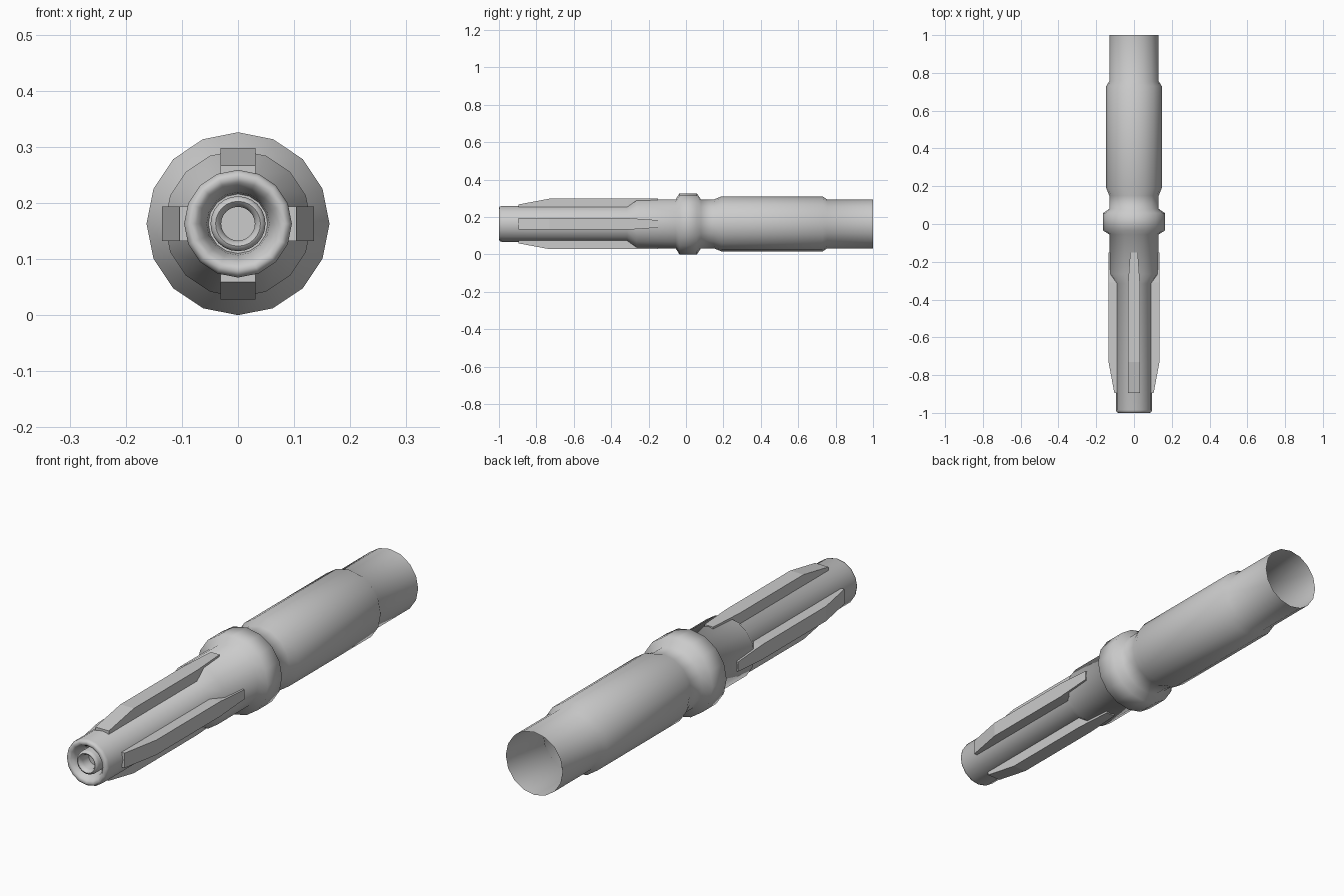
import bpy, math
from mathutils import Matrix

if "Cube" in bpy.data.objects:
    bpy.data.objects.remove(bpy.data.objects["Cube"])

AXIS_Z = 0.163


def make_object(name, verts, faces, smooth_angle=None):
    mesh = bpy.data.meshes.new(name)
    mesh.from_pydata(verts, [], faces)
    mesh.update()
    obj = bpy.data.objects.new(name, mesh)
    bpy.context.collection.objects.link(obj)
    bpy.ops.object.select_all(action='DESELECT')
    obj.select_set(True)
    bpy.context.view_layer.objects.active = obj
    if smooth_angle:
        bpy.ops.object.shade_smooth_by_angle(angle=math.radians(smooth_angle))
    return obj


def lathe(name, profile, sides, cap_end=False):
    """Turn a (y, radius) profile around the long axis, back to front."""
    verts, faces = [], []
    for y, r in profile:
        for i in range(sides):
            a = 2 * math.pi * i / sides
            verts.append((r * math.cos(a), y, AXIS_Z + r * math.sin(a)))
    for k in range(len(profile) - 1):
        for i in range(sides):
            j = (i + 1) % sides
            a, b = k * sides, (k + 1) * sides
            faces.append((a + i, b + i, b + j, a + j))
    if cap_end:
        n = (len(profile) - 1) * sides
        faces.append(tuple(n + i for i in range(sides)))
    return make_object(name, verts, faces, 60)


# Hollow body: open rear tube, raised grip, collar, tapered nose and rolled lip
lathe("body_shell", [
    (1.0, 0.131), (0.755, 0.131), (0.73, 0.147), (0.19, 0.147), (0.15, 0.131),
    (0.08, 0.131), (0.058, 0.163), (-0.035, 0.163), (-0.055, 0.131),
    (-0.265, 0.131), (-0.315, 0.096), (-0.985, 0.096), (-0.996, 0.092),
    (-1.0, 0.084), (-0.996, 0.074), (-0.98, 0.064), (-0.955, 0.056),
    (-0.93, 0.053), (-0.93, 0.046)], 16)

# Small tube inside the nose
lathe("nozzle_tube", [
    (-0.92, 0.049), (-0.985, 0.049), (-0.995, 0.046), (-0.998, 0.040),
    (-0.993, 0.034), (-0.98, 0.030), (-0.94, 0.030)], 24, cap_end=True)

# Four tapered ribs around the nose: (y, outer radius, half width)
sections = [(-0.895, 0.104, 0.031), (-0.73, 0.135, 0.031),
            (-0.31, 0.135, 0.031), (-0.15, 0.135, 0.020)]
for n in range(4):
    turn = Matrix.Translation((0, 0, AXIS_Z)) @ Matrix.Rotation(n * math.pi / 2, 4, 'Y')
    verts = []
    for y, r, w in sections:
        verts += [(-w, y, 0.085), (w, y, 0.085), (w, y, r), (-w, y, r)]
    faces = [(0, 1, 2, 3)]
    for k in range(len(sections) - 1):
        a, b = 4 * k, 4 * k + 4
        for i in range(4):
            j = (i + 1) % 4
            faces.append((a + i, b + i, b + j, a + j))
    e = 4 * (len(sections) - 1)
    faces.append((e + 3, e + 2, e + 1, e))
    rib = make_object(f"nose_rib_{n + 1}", verts, faces)
    rib.data.transform(turn)
